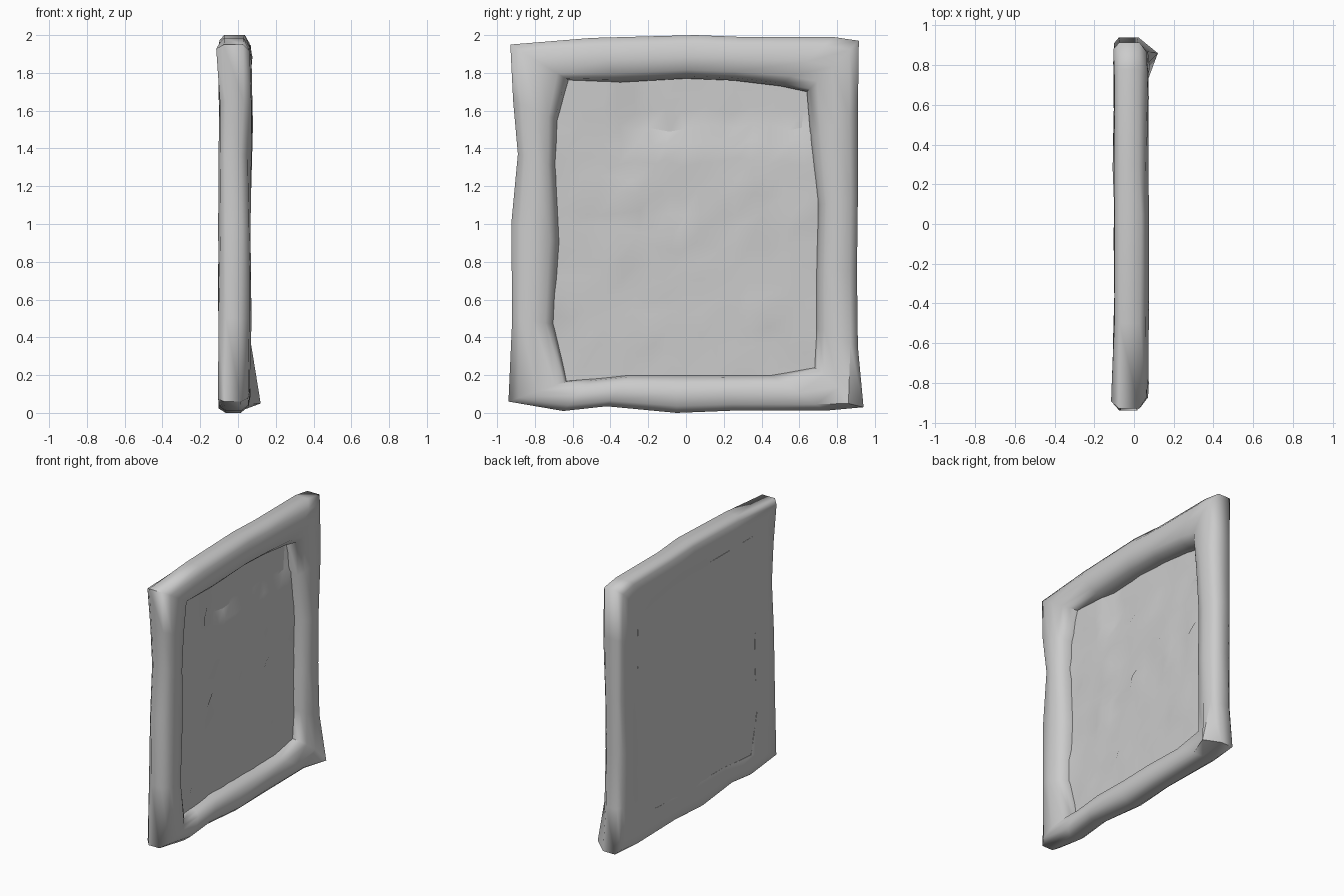
import bpy, bmesh, random
from mathutils import Vector

if "Cube" in bpy.data.objects:
    bpy.data.objects.remove(bpy.data.objects["Cube"])
random.seed(4)

grey = bpy.data.materials.new("stone grey")
grey.diffuse_color = (0.6, 0.6, 0.6, 1)
grey.use_nodes = True
grey.node_tree.nodes["Principled BSDF"].inputs["Base Color"].default_value = grey.diffuse_color


def finish(bm, name, angle):
    bmesh.ops.recalc_face_normals(bm, faces=bm.faces)
    me = bpy.data.meshes.new(name)
    bm.to_mesh(me)
    bm.free()
    ob = bpy.data.objects.new(name, me)
    bpy.context.collection.objects.link(ob)
    me.materials.append(grey)
    bpy.ops.object.select_all(action='DESELECT')
    ob.select_set(True)
    bpy.context.view_layer.objects.active = ob
    bpy.ops.object.shade_smooth_by_angle(angle=angle)
    return ob


# Outer and inner outlines (y, z), paired station by station
outer = [(-.94, .06), (-.65, .01), (-.42, .035), (-.05, 0), (.25, .012), (.74, .012), (.94, .03),
         (.91, .35), (.905, .75), (.91, 1.15), (.91, 1.6), (.915, 1.97),
         (.78, 1.99), (.3, 1.99), (.05, 2.0), (-.5, 1.985), (-.93, 1.95),
         (-.915, 1.65), (-.89, 1.37), (-.925, 1.0), (-.92, .5)]
inner = [(-.63, .17), (-.5, .18), (-.3, .20), (-.05, .2), (.2, .2), (.45, .2), (.68, .24),
         (.69, .45), (.69, .75), (.70, 1.1), (.66, 1.45), (.64, 1.70),
         (.5, 1.73), (.25, 1.76), (.0, 1.77), (-.35, 1.75), (-.62, 1.76),
         (-.68, 1.55), (-.69, 1.3), (-.67, .9), (-.70, .47)]
# Cross-section: (outer-to-inner fraction, x); rounded front, flatter back
profile = [(0, -.07), (0, .02), (.18, .055), (.5, .066), (.8, .05), (.94, .015), (1, -.035),
           (1, -.092), (.8, -.098), (.45, -.102), (.12, -.098)]

# Lumpy frame
bm = bmesh.new()
rings = []
for i, (o, n) in enumerate(zip(outer, inner)):
    o, n = Vector(o), Vector(n)
    ring = []
    for t, x in profile:
        p = o.lerp(n, t)
        wob = random.uniform(-.006, .006) if t < .9 else 0
        # the front swells a little towards the top
        if x > 0 and p.y > 1.5:
            wob += .01
        ring.append(bm.verts.new((x + wob, p.x, p.y)))
    rings.append(ring)
# Pulled-out corners
rings[6][2].co = (.12, .86, .05)
rings[0][10].co.x -= .012
rings[16][10].co.x -= .012
N, M = len(rings), len(profile)
for i in range(N):
    a, b = rings[i], rings[(i + 1) % N]
    for j in range(M):
        k = (j + 1) % M
        bm.faces.new((a[j], b[j], b[k], a[k]))
finish(bm, "frame", 1.1)

# Uneven inner panel: sunk at the front with a deeper upper recess, near flush at the back
bm = bmesh.new()
NY, NZ = 16, 18
sheets = []
for x0, side in ((-.028, 1), (-.092, -1)):
    sheet = {}
    for i in range(NY + 1):
        for j in range(NZ + 1):
            y = -.71 + 1.41 * i / NY
            z = .16 + 1.62 * j / NZ
            edge = i in (0, NY) or j in (0, NZ)
            x = x0 + random.uniform(-.004, .004)
            if side > 0 and -.32 < y < .62 and z > 1.45:
                x -= .03
            elif side > 0 and random.random() < .06:
                x += .015
            if not edge:
                y += random.uniform(-.025, .025)
                z += random.uniform(-.025, .025)
            sheet[i, j] = bm.verts.new((x, y, z))
    for i in range(NY):
        for j in range(NZ):
            bm.faces.new((sheet[i, j], sheet[i + 1, j], sheet[i + 1, j + 1], sheet[i, j + 1]))
    sheets.append(sheet)
rim = ([(i, 0) for i in range(NY)] + [(NY, j) for j in range(NZ)] +
       [(i, NZ) for i in range(NY, 0, -1)] + [(0, j) for j in range(NZ, 0, -1)])
f, b = sheets
for p, q in zip(rim, rim[1:] + rim[:1]):
    bm.faces.new((f[p], f[q], b[q], b[p]))
finish(bm, "panel", 0.35)
